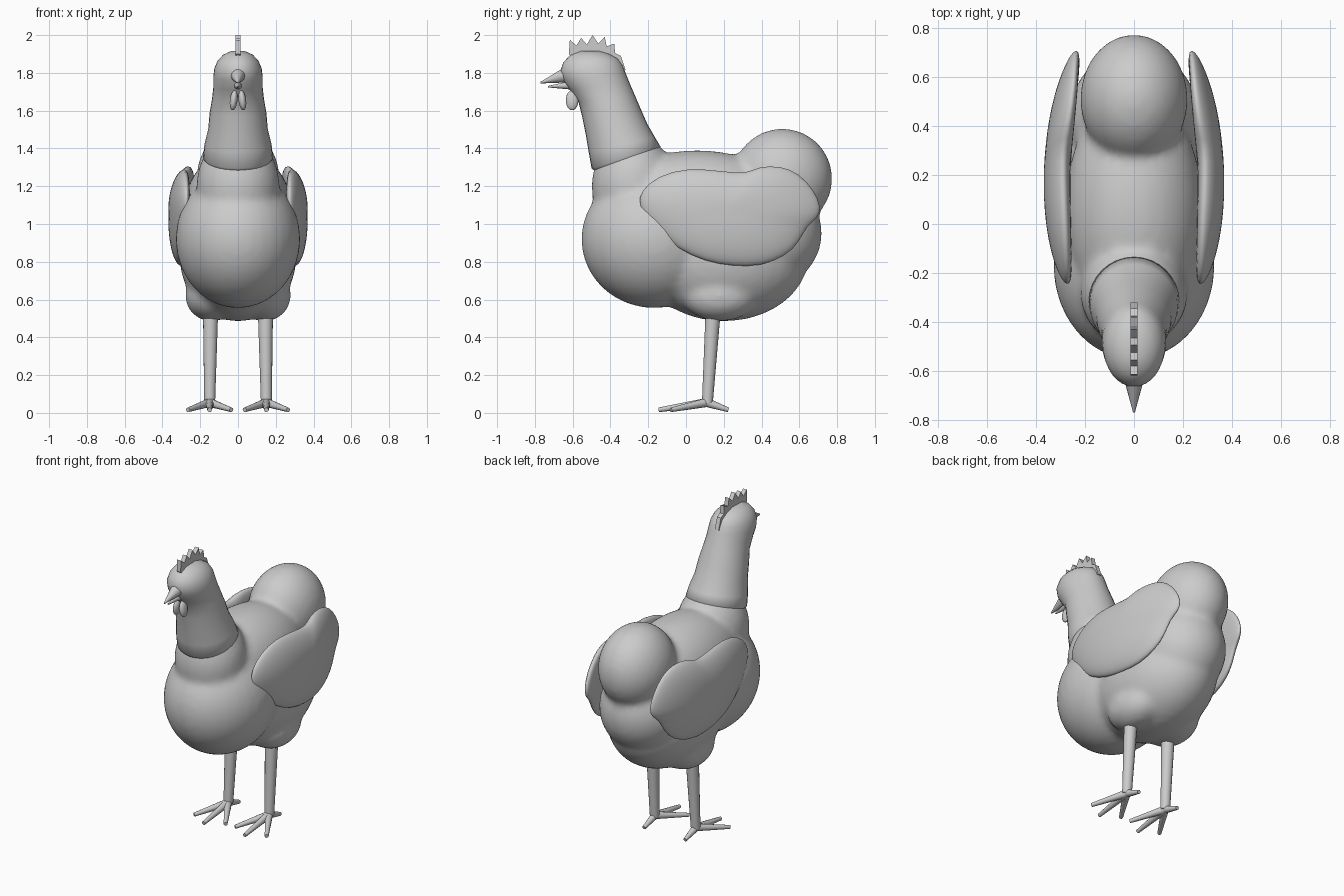
import bpy, bmesh, math
from mathutils import Vector, Matrix

cube = bpy.data.objects.get("Cube")
if cube:
    bpy.data.objects.remove(cube)

grey = bpy.data.materials.new("plain grey")
grey.use_nodes = True
colour = (0.6, 0.6, 0.6, 1)
grey.diffuse_color = colour
grey.node_tree.nodes["Principled BSDF"].inputs["Base Color"].default_value = colour


def finish(name, bm, smooth=True):
    bmesh.ops.recalc_face_normals(bm, faces=bm.faces)
    mesh = bpy.data.meshes.new(name)
    bm.to_mesh(mesh)
    bm.free()
    mesh.materials.append(grey)
    for p in mesh.polygons:
        p.use_smooth = smooth
    ob = bpy.data.objects.new(name, mesh)
    bpy.context.collection.objects.link(ob)
    return ob


def ball(bm, centre, radii, tilt=0):
    m = Matrix.Translation(centre) @ Matrix.Rotation(tilt, 4, 'Y') @ Matrix.Diagonal((*radii, 1))
    bmesh.ops.create_uvsphere(bm, u_segments=32, v_segments=20, radius=1, matrix=m)


def cone(bm, a, b, r1, r2, sides=12):
    a, b = Vector(a), Vector(b)
    turn = (b - a).to_track_quat('Z', 'Y').to_matrix().to_4x4()
    bmesh.ops.create_cone(bm, cap_ends=True, segments=sides, radius1=r1, radius2=r2,
                          depth=(b - a).length, matrix=Matrix.Translation((a + b) / 2) @ turn)


def sharp_smooth(ob):
    bpy.ops.object.select_all(action='DESELECT')
    ob.select_set(True)
    bpy.context.view_layer.objects.active = ob
    bpy.ops.object.shade_smooth_by_angle(angle=math.radians(40))


def bridge(bm, a, b):
    for i in range(len(a)):
        j = (i + 1) % len(a)
        bm.faces.new((a[i], a[j], b[j], b[i]))


# Body: breast, back, neck stump, belly, rump, tail and thighs blended together
bm = bmesh.new()
ball(bm, (0, -.17, .92), (.33, .385, .365))
ball(bm, (0, .06, 1.1), (.28, .5, .29))
ball(bm, (0, -.28, 1.2), (.22, .22, .28))
ball(bm, (0, .2, .83), (.31, .45, .345))
ball(bm, (0, .42, .95), (.27, .3, .29))
ball(bm, (0, .51, 1.24), (.22, .265, .265))
for side in (-1, 1):
    ball(bm, (side * .14, .18, .62), (.14, .2, .135))
body = finish("body", bm)
remesh = body.modifiers.new("blend", 'REMESH')
remesh.mode = 'VOXEL'
remesh.voxel_size = .02
remesh.use_smooth_shade = True
relax = body.modifiers.new("relax", 'SMOOTH')
relax.factor = .5
relax.iterations = 8

# Neck and head: rings given by front point, back point and half width
rings = [(-.47, 1.27, -.16, 1.38, .165), (-.5, 1.295, -.135, 1.41, .185),
         (-.515, 1.38, -.165, 1.46, .178), (-.53, 1.47, -.205, 1.53, .158),
         (-.55, 1.57, -.24, 1.61, .15), (-.57, 1.65, -.27, 1.68, .137),
         (-.615, 1.71, -.3, 1.75, .13), (-.65, 1.76, -.32, 1.8, .131),
         (-.665, 1.81, -.335, 1.84, .125), (-.65, 1.855, -.36, 1.875, .108),
         (-.615, 1.893, -.405, 1.9, .078), (-.56, 1.915, -.46, 1.917, .035)]
bm = bmesh.new()
loops = []
for yf, zf, yb, zb, hw in rings:
    loop = []
    for k in range(32):
        a = math.tau * k / 32
        t = (1 - math.cos(a)) / 2
        loop.append(bm.verts.new((hw * math.sin(a), yf + (yb - yf) * t, zf + (zb - zf) * t)))
    loops.append(loop)
for a, b in zip(loops, loops[1:]):
    bridge(bm, a, b)
bm.faces.new(loops[0])
bm.faces.new(loops[-1])
finish("neck_and_head", bm)

# Wings: an inflated outline, bowed outwards
outline = [(-.26, 1.1), (-.24, 1.18), (-.15, 1.255), (0, 1.3), (.2, 1.28), (.32, 1.265),
           (.38, 1.305), (.5, 1.31), (.6, 1.27), (.68, 1.18), (.72, 1.09), (.7, 1.03),
           (.64, .99), (.6, .9), (.53, .83), (.4, .775), (.25, .775), (.1, .8),
           (-.05, .87), (-.18, .98)]


def wing_point(y, z, offset, side):
    mid = .315 - .25 * (y - .15) ** 2 - .55 * max(0, z - 1.08) ** 2 - .15 * max(0, 1.0 - z) ** 2
    return (side * (mid + offset), y, z)


for side, label in ((1, "left"), (-1, "right")):
    bm = bmesh.new()
    cy, cz = .22, 1.05
    loops = []
    for k in range(1, 16):
        a = math.pi * k / 16
        s = math.sin(a) ** .8
        loops.append([bm.verts.new(wing_point(cy + (y - cy) * s, cz + (z - cz) * s,
                                              .055 * math.cos(a), side)) for y, z in outline])
    for a, b in zip(loops, loops[1:]):
        bridge(bm, a, b)
    for loop, d in ((loops[0], .055), (loops[-1], -.055)):
        tip = bm.verts.new(wing_point(cy, cz, d, side))
        for i in range(len(loop)):
            bm.faces.new((loop[i], loop[(i + 1) % len(loop)], tip))
    wing = finish(label + "_wing", bm)
    sub = wing.modifiers.new("round", 'SUBSURF')
    sub.levels = sub.render_levels = 1

    # Leg with three front toes and one back toe
    x = side * .15
    bm = bmesh.new()
    cone(bm, (side * .145, .145, .56), (x, .113, .05), .041, .029, 16)
    sharp_smooth(finish(label + "_leg", bm))
    bm = bmesh.new()
    for dx, y in ((0, -.145), (-.115, -.08), (.115, -.08), (0, .225)):
        cone(bm, (x, .11, .055), (x + dx, y, .016), .024, .012, 10)
    sharp_smooth(finish(label + "_toes", bm))

    # Wattle
    bm = bmesh.new()
    ball(bm, (side * .023, -.603, 1.655), (.02, .033, .053), side * -.12)
    finish(label + "_wattle", bm)

# Beak
for name, a, b, r in (("upper_beak", (0, -.63, 1.79), (0, -.77, 1.748), .042),
                      ("lower_beak", (0, -.6, 1.735), (0, -.73, 1.727), .024)):
    bm = bmesh.new()
    cone(bm, a, b, r, .004, 16)
    sharp_smooth(finish(name, bm))

# Comb: flat toothed plate
teeth = [(-.6, 1.88), (-.62, 1.9), (-.615, 1.975), (-.58, 1.945), (-.555, 1.985), (-.525, 1.95),
         (-.495, 2.0), (-.465, 1.955), (-.43, 1.99), (-.42, 1.94), (-.38, 1.955),
         (-.375, 1.905), (-.345, 1.89), (-.32, 1.815), (-.36, 1.82), (-.42, 1.87)]
bm = bmesh.new()
face = bm.faces.new([bm.verts.new((-.014, y, z)) for y, z in teeth])
ext = bmesh.ops.extrude_face_region(bm, geom=[face])
bmesh.ops.translate(bm, vec=(.028, 0, 0),
                    verts=[v for v in ext["geom"] if isinstance(v, bmesh.types.BMVert)])
finish("comb", bm, False)
